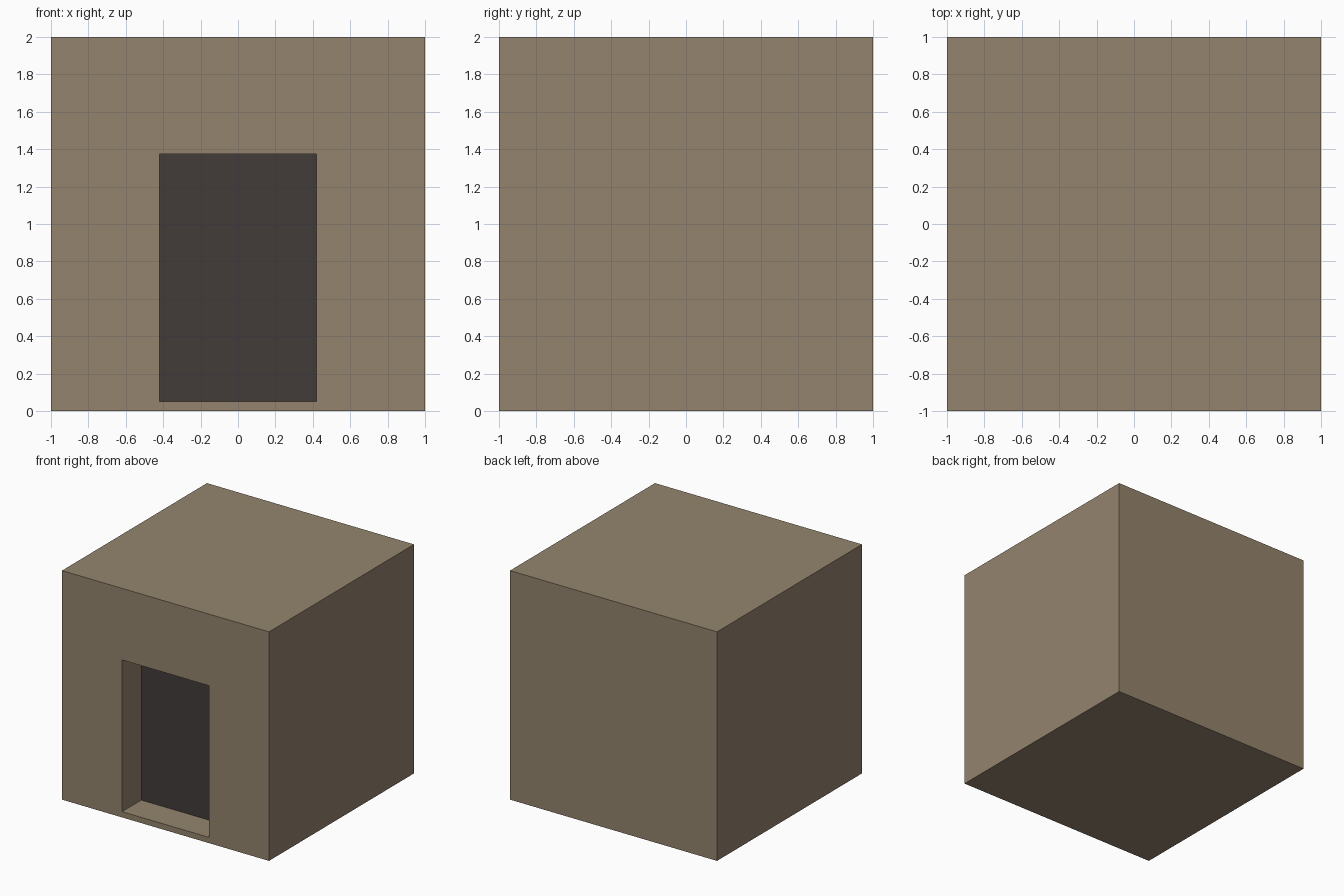
import bpy, bmesh
from mathutils import Vector

if "Cube" in bpy.data.objects:
    bpy.data.objects.remove(bpy.data.objects["Cube"])


def make_material(name, rgb):
    """Material from 8-bit sRGB, stored as linear diffuse colour."""
    mat = bpy.data.materials.new(name)
    mat.diffuse_color = [((c / 255 + 0.055) / 1.055) ** 2.4 for c in rgb] + [1.0]
    mat.use_nodes = True
    mat.node_tree.nodes["Principled BSDF"].inputs["Base Color"].default_value = mat.diffuse_color
    return mat


HALF_W, Z_LOW, Z_HIGH, DEPTH = 0.42, 0.05, 1.375, 0.265

# Solid block standing on the ground
bm = bmesh.new()
bmesh.ops.create_cube(bm, size=2.0)
bmesh.ops.translate(bm, verts=bm.verts, vec=(0, 0, 1))

# Doorway outline: inset the front face and fit it to the opening
bm.normal_update()
door = min(bm.faces, key=lambda f: f.calc_center_median().y)
bmesh.ops.inset_individual(bm, faces=[door], thickness=0.3)
for v in door.verts:
    v.co.x = HALF_W if v.co.x > 0 else -HALF_W
    v.co.z = Z_HIGH if v.co.z > 1 else Z_LOW

# Recess: push the opening inwards, dark back face
back = bmesh.ops.extrude_discrete_faces(bm, faces=[door])["faces"][0]
bmesh.ops.translate(bm, verts=back.verts, vec=Vector((0, DEPTH, 0)))
back.material_index = 1
bmesh.ops.recalc_face_normals(bm, faces=bm.faces)

mesh = bpy.data.meshes.new("block_with_doorway")
bm.to_mesh(mesh)
bm.free()
mesh.materials.append(make_material("tan stone", (148, 132, 109)))
mesh.materials.append(make_material("dark doorway", (66, 59, 58)))
block = bpy.data.objects.new("block_with_doorway", mesh)
bpy.context.collection.objects.link(block)
